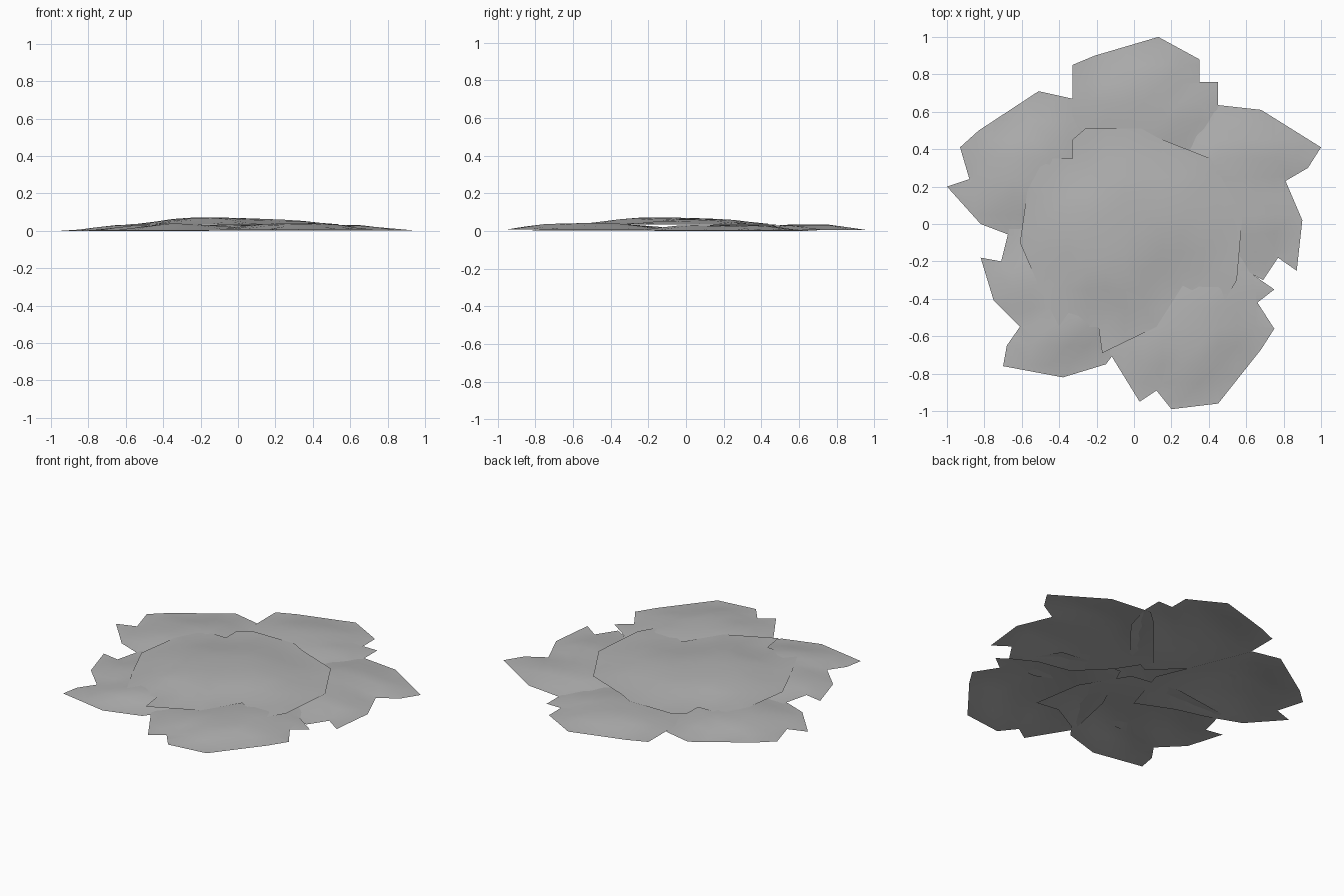
import bpy
import bmesh
import math
from mathutils import Vector
from mathutils.geometry import intersect_point_line

default_cube = bpy.data.objects.get("Cube")
if default_cube:
    bpy.data.objects.remove(default_cube, do_unlink=True)

# One plain grey for every sheet
grey = bpy.data.materials.new("plain_grey")
grey.use_nodes = True
colour = (0.45, 0.45, 0.45, 1.0)
grey.diffuse_color = colour
grey.node_tree.nodes["Principled BSDF"].inputs["Base Color"].default_value = colour

GRID_STEP = 0.1


def smooth(value):
    """Ease a value between nought and one."""
    value = max(0.0, min(1.0, value))
    return value * value * (3 - 2 * value)


def edge_distance(point, outline):
    """Shortest flat distance from a point to a closed outline."""
    best = math.inf
    for start, end in zip(outline, outline[1:] + outline[:1]):
        nearest, factor = intersect_point_line(point, start, end)
        if factor <= 0:
            nearest = start
        elif factor >= 1:
            nearest = end
        best = min(best, (point - Vector(nearest[:2]).to_3d()).length)
    return best


def ripple(point):
    """Gentle unevenness shared by all sheets."""
    return 0.5 + 0.5 * math.sin(point.x * 7 + 1) * math.cos(point.y * 6 - point.x * 2)


def slab_height(point, distance, lift):
    """Outer slabs lie low at the rim, swell, and sink under the middle."""
    radius = math.hypot(point.x, point.y)
    swell = smooth(distance / 0.25) * smooth((radius - 0.1) / 0.5)
    return lift + swell * (0.028 + 0.01 * ripple(point))


def cover_height(point, distance, lift):
    """The middle sheet is a shallow dome, highest to the front right."""
    offset = math.hypot(point.x + 0.2, point.y + 0.15)
    dome = smooth(distance / 0.32) * (1 - 0.35 * smooth(offset / 0.6))
    return lift + dome * 0.036 + 0.003 * ripple(point) * dome


def add_sheet(name, corners, height, lift):
    """Cut a flat outline into a grid and drape it with a height rule."""
    outline = [Vector((x, y, 0)) for x, y in corners]
    bm = bmesh.new()
    face = bm.faces.new([bm.verts.new(p) for p in outline])
    face.normal_update()
    if face.normal.z < 0:
        face.normal_flip()
    steps = round(1 / GRID_STEP)
    for normal in (Vector((1, 0, 0)), Vector((0, 1, 0))):
        for i in range(-steps, steps):
            bmesh.ops.bisect_plane(
                bm,
                geom=bm.verts[:] + bm.edges[:] + bm.faces[:],
                plane_co=normal * (i + 0.5) * GRID_STEP,
                plane_no=normal,
                dist=0.0001,
            )
    bmesh.ops.triangulate(bm, faces=bm.faces[:])
    for vert in bm.verts:
        vert.co.z = height(vert.co, edge_distance(vert.co, outline), lift)
    for face in bm.faces:
        face.smooth = True
    mesh = bpy.data.meshes.new(name)
    bm.to_mesh(mesh)
    bm.free()
    mesh.materials.append(grey)
    sheet = bpy.data.objects.new(name, mesh)
    bpy.context.collection.objects.link(sheet)
    return sheet


# Five overlapping outer slabs, each reaching under the middle
add_sheet("back_slab", [
    (0.45, 0.63), (0.45, 0.76), (0.35, 0.76), (0.35, 0.88), (0.13, 1.0),
    (-0.21, 0.9), (-0.33, 0.85), (-0.33, 0.58), (-0.2, 0.3), (0, 0.1),
    (0.2, 0.2), (0.4, 0.45),
], slab_height, 0.004)

add_sheet("right_slab", [
    (-0.33, 0.67), (-0.51, 0.71), (-0.83, 0.5), (-0.93, 0.41), (-0.88, 0.24),
    (-1.0, 0.2), (-0.82, 0), (-0.61, -0.08), (-0.42, -0.13), (-0.19, -0.23),
    (-0.09, 0.09), (-0.2, 0.35),
], slab_height, 0.0)

add_sheet("front_right_slab", [
    (-0.66, 0), (-0.71, -0.2), (-0.82, -0.18), (-0.75, -0.41), (-0.61, -0.55),
    (-0.68, -0.65), (-0.7, -0.76), (-0.38, -0.82), (-0.15, -0.75),
    (-0.09, -0.67), (0.09, -0.57), (0.24, -0.59), (0.19, -0.28), (0.02, 0),
    (-0.3, 0.05),
], slab_height, 0.003)

add_sheet("front_left_slab", [
    (-0.13, -0.69), (0.03, -0.95), (0.12, -0.89), (0.2, -0.99), (0.45, -0.96),
    (0.68, -0.67), (0.75, -0.56), (0.66, -0.42), (0.75, -0.35), (0.62, -0.26),
    (0.5, -0.05), (0.1, 0), (-0.06, -0.35),
], slab_height, 0.006)

add_sheet("left_slab", [
    (0.54, -0.22), (0.69, -0.3), (0.77, -0.18), (0.87, -0.25), (0.9, 0.02),
    (0.81, 0.23), (0.93, 0.3), (1.0, 0.41), (0.68, 0.61), (0.41, 0.64),
    (0.31, 0.55), (0.02, 0.2), (0.15, 0), (0.33, -0.18),
], slab_height, 0.001)

# Broad sheet resting over the inner ends of the slabs
add_sheet("middle_cover", [
    (0.13, 0.46), (0.41, 0.35), (0.46, 0.26), (0.58, 0.05), (0.55, -0.3),
    (0.49, -0.4), (0.41, -0.4), (0.26, -0.33), (0.12, -0.55), (-0.17, -0.69),
    (-0.19, -0.55), (-0.4, -0.55), (-0.5, -0.35), (-0.61, -0.1),
    (-0.57, 0.18), (-0.48, 0.35), (-0.33, 0.35), (-0.33, 0.45), (-0.26, 0.51),
    (0.04, 0.51),
], cover_height, 0.034)
